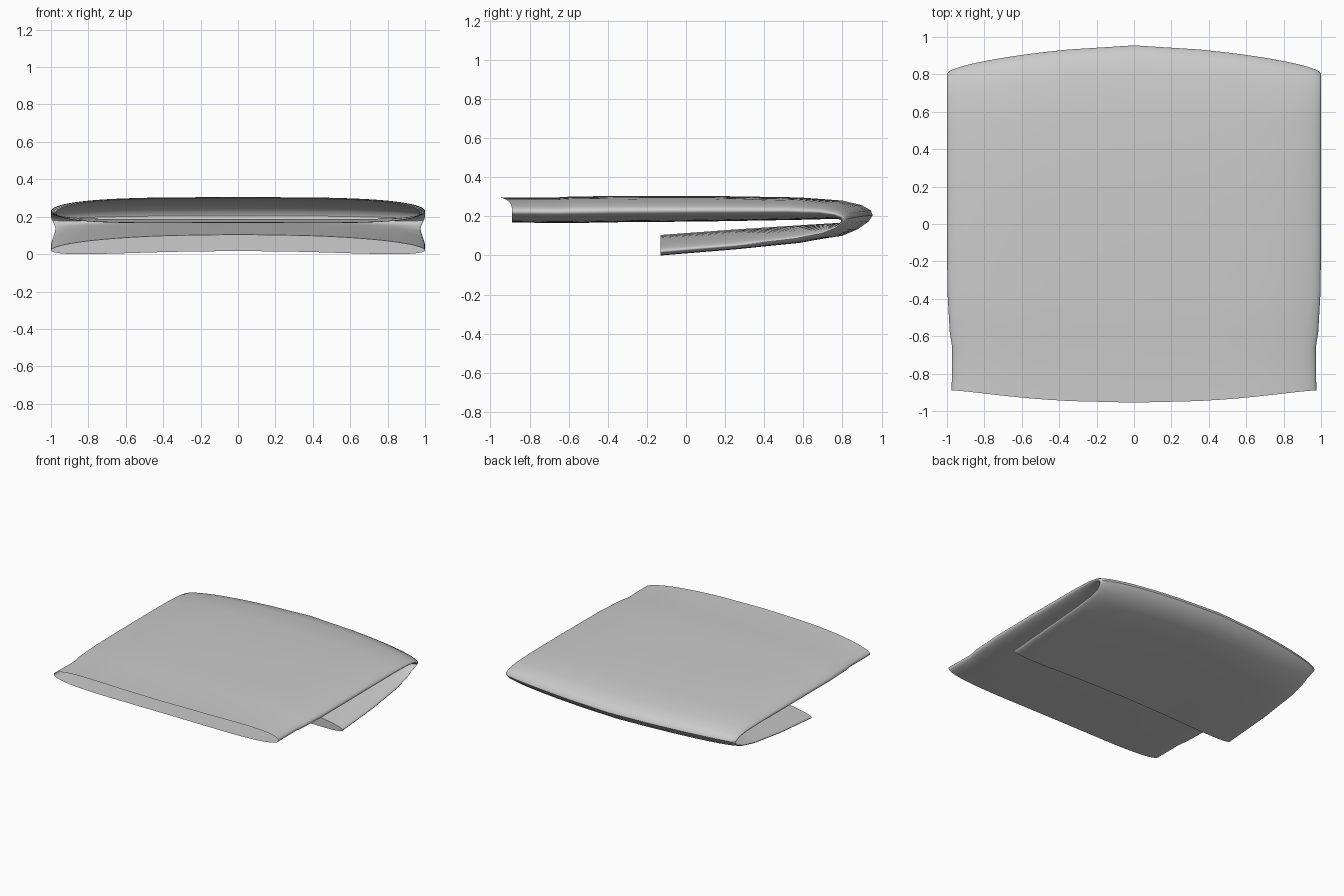
import bpy, bmesh, math

cube = bpy.data.objects.get("Cube")
if cube:
    bpy.data.objects.remove(cube, do_unlink=True)

mat = bpy.data.materials.new("light_grey_cloth")
mat.use_nodes = True
grey = (0.6, 0.6, 0.6, 1)
mat.diffuse_color = grey
mat.node_tree.nodes["Principled BSDF"].inputs["Base Color"].default_value = grey

# Stations along the fold: outer y, z, inner y, z, half width, edge droop
STATIONS = [
    (-0.89, 0.312, -0.89, 0.185, 0.975, 0.01),
    (-0.66, 0.312, -0.66, 0.182, 0.972, 0.01),
    (-0.58, 0.317, -0.58, 0.182, 0.985, 0.01),
    (-0.35, 0.319, -0.35, 0.186, 0.998, 0.01),
    (0.10, 0.320, 0.10, 0.190, 1.0, 0.01),
    (0.58, 0.312, 0.57, 0.198, 1.0, 0.01),
    (0.80, 0.296, 0.77, 0.203, 1.0, 0.01),
    (0.90, 0.272, 0.84, 0.202, 1.0, 0.01),
    (0.945, 0.245, 0.865, 0.199, 1.0, 0.01),
    (0.955, 0.220, 0.87, 0.195, 0.995, 0.01),
    (0.935, 0.190, 0.865, 0.190, 0.985, 0.012),
    (0.88, 0.150, 0.85, 0.187, 0.975, 0.015),
    (0.80, 0.116, 0.80, 0.183, 0.98, 0.02),
    (0.62, 0.090, 0.62, 0.172, 0.99, 0.03),
    (0.25, 0.062, 0.25, 0.148, 1.0, 0.038),
    (-0.13, 0.032, -0.13, 0.120, 1.0, 0.04),
]
SIDES = 64


def smoothstep(a, b, v):
    t = min(max((v - a) / (b - a), 0), 1)
    return t * t * (3 - 2 * t)


def section(index, station):
    """Flattened tube section with a bowed fold and front lip."""
    oy, oz, iy, iz, width, droop = station
    points = []
    for k in range(SIDES):
        a = 2 * math.pi * k / SIDES
        c, s = math.cos(a), math.sin(a)
        x = math.copysign(abs(c) ** 0.45, c)
        t = math.copysign(abs(s) ** 0.95, s)
        y = (oy + iy) / 2 + t * (oy - iy) / 2
        z = (oz + iz) / 2 + t * (oz - iz) / 2 - droop * x * x
        y -= 0.105 * abs(x) ** 1.5 * smoothstep(0.3, 0.85, oy)
        if index == 0:
            y -= 0.065 * (1 - x * x) * max(t, 0)
        points.append((x * width, y, z))
    return points


# Folded sleeve: open front mouth, closed lower flap
bm = bmesh.new()
rings = [[bm.verts.new(p) for p in section(i, s)] for i, s in enumerate(STATIONS)]
for a, b in zip(rings, rings[1:]):
    for k in range(SIDES):
        n = (k + 1) % SIDES
        bm.faces.new((a[k], a[n], b[n], b[k]))
bm.faces.new(rings[-1])
bmesh.ops.recalc_face_normals(bm, faces=bm.faces)

# Make the outer skin face outwards, judged by the top panel
top = max(bm.faces, key=lambda f: f.calc_center_median().z)
if top.normal.z < 0:
    bmesh.ops.reverse_faces(bm, faces=bm.faces)

# Rest the flap on the ground
low = min(v.co.z for v in bm.verts)
bmesh.ops.translate(bm, verts=bm.verts, vec=(0, 0, -low))
mesh = bpy.data.meshes.new("folded_sleeve")
bm.to_mesh(mesh)
bm.free()
mesh.materials.append(mat)
sleeve = bpy.data.objects.new("folded_sleeve", mesh)
bpy.context.collection.objects.link(sleeve)
bpy.context.view_layer.objects.active = sleeve
sleeve.select_set(True)
bpy.ops.object.shade_smooth_by_angle(angle=math.radians(50))
